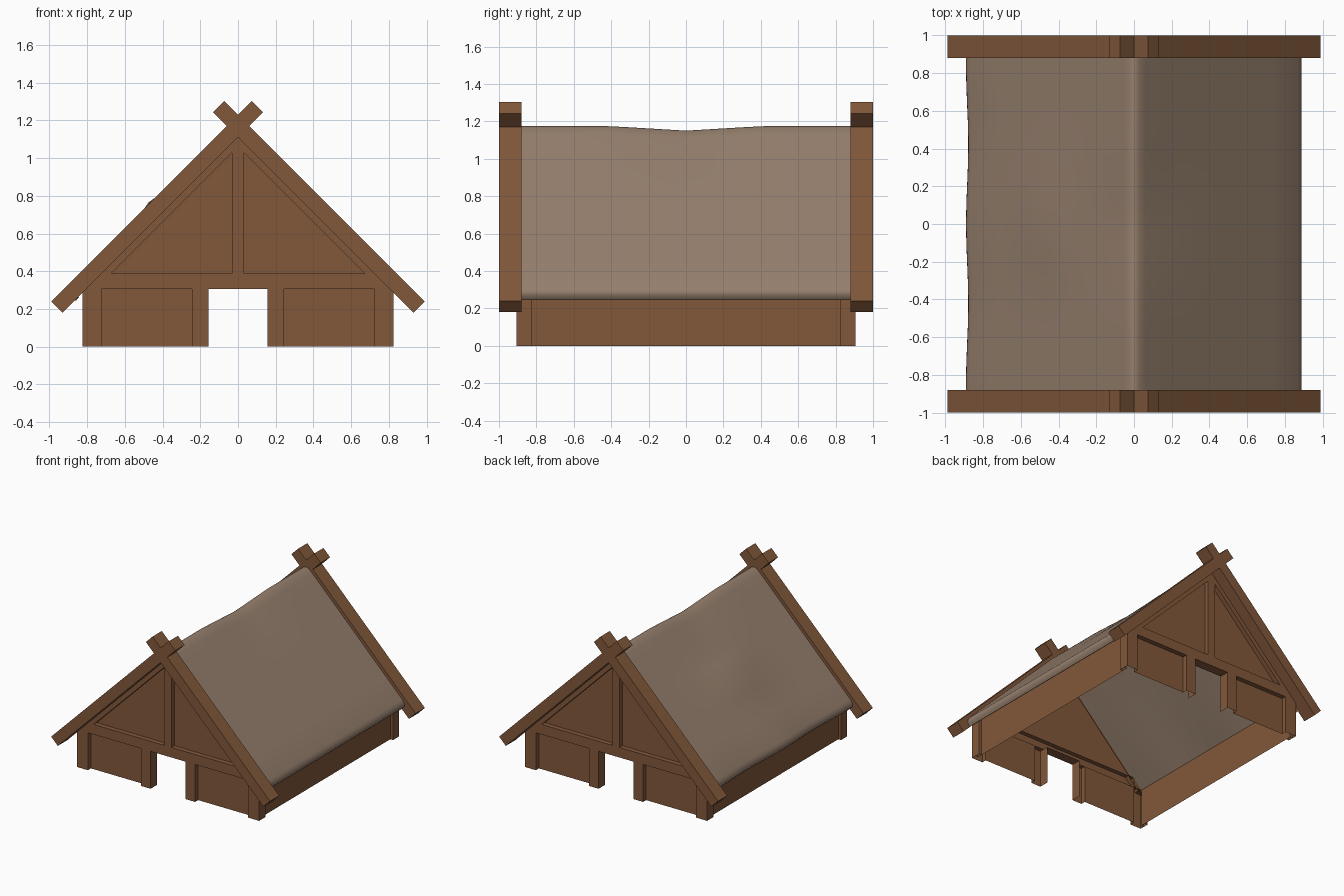
import bpy, bmesh, math
from mathutils import Vector

if "Cube" in bpy.data.objects:
    bpy.data.objects.remove(bpy.data.objects["Cube"])


def material(name, rgb):
    m = bpy.data.materials.new(name)
    m.diffuse_color = (*rgb, 1)
    m.use_nodes = True
    m.node_tree.nodes["Principled BSDF"].inputs["Base Color"].default_value = m.diffuse_color
    return m


WOOD = material("brown wood", (0.223, 0.098, 0.043))
THATCH = material("grey brown thatch", (0.30, 0.212, 0.152))


def finish(bm, name, mat):
    me = bpy.data.meshes.new(name)
    bm.to_mesh(me)
    bm.free()
    ob = bpy.data.objects.new(name, me)
    bpy.context.collection.objects.link(ob)
    me.materials.append(mat)
    return ob


def prism(name, pts, y0, y1, open_back=False):
    """Extrude an x/z outline along y; no underside on the ground, optionally no back."""
    bm = bmesh.new()
    a = [bm.verts.new((x, y0, z)) for x, z in pts]
    b = [bm.verts.new((x, y1, z)) for x, z in pts]
    bm.faces.new(a)
    back = bm.faces.new(b)
    n = len(pts)
    for i in range(n):
        bm.faces.new((a[i], a[(i + 1) % n], b[(i + 1) % n], b[i]))
    bmesh.ops.recalc_face_normals(bm, faces=bm.faces)
    drop = [f for f in bm.faces if all(abs(v.co.z) < 1e-4 for v in f.verts)]
    if open_back:
        drop.append(back)
    bmesh.ops.delete(bm, geom=drop, context='FACES_ONLY')
    return finish(bm, name, WOOD)


def sheet(name, pts, normal):
    """Single flat panel facing the given direction."""
    bm = bmesh.new()
    f = bm.faces.new([bm.verts.new(p) for p in pts])
    f.normal_update()
    if f.normal.dot(Vector(normal)) < 0:
        f.normal_flip()
    return finish(bm, name, WOOD)


def rect(x0, x1, z0, z1):
    return [(x0, z0), (x1, z0), (x1, z1), (x0, z1)]


for end, sy in (("front", -1), ("back", 1)):
    yo, yi = sy * 0.905, sy * 0.825       # timber frame depth
    yp = sy * 0.866                       # recessed panel depth
    out = (0, sy, 0)
    # Middle timbers and door head
    prism(end + "_lintel", [(-0.8, 0.306), (0.8, 0.306), (0.72, 0.388), (-0.72, 0.388)], yo, yp, True)
    prism(end + "_king_post", rect(-0.033, 0.033, 0.385, 1.06), yo, yp, True)
    sheet(end + "_gable_panel", [(-0.68, yp, 0.385), (0.68, yp, 0.385), (0, yp, 1.065)], out)
    sheet(end + "_door_head", [(-0.157, yp, 0.306), (0.157, yp, 0.306),
                               (0.157, yi, 0.306), (-0.157, yi, 0.306)], (0, 0, -1))
    for side, s in (("left", -1), ("right", 1)):
        tag = end + "_" + side

        def m(pts):
            return [(s * x, z) for x, z in pts]
        # Posts, lower panels and inner rafters
        prism(tag + "_corner_post", m([(0.725, 0), (0.825, 0), (0.825, 0.285), (0.725, 0.385)]), yo, yp, True)
        prism(tag + "_corner_return", m([(0.80, 0), (0.825, 0), (0.825, 0.285), (0.80, 0.31)]), yp, yi)
        prism(tag + "_door_post", m(rect(0.157, 0.245, 0, 0.306)), yo, yp, True)
        sheet(tag + "_door_jamb", [(s * 0.157, y, z) for y, z in
                                   ((yp, 0), (yi, 0), (yi, 0.306), (yp, 0.306))], (-s, 0, 0))
        sheet(tag + "_wall_panel", [(x, yp, z) for x, z in m(rect(0.245, 0.725, 0, 0.306))], out)
        prism(tag + "_rafter", m([(0, 1.112), (0.825, 0.287), (0.77, 0.29), (0, 1.06)]), yo, yp, True)
        # Crossed barge boards
        prism(tag + "_barge_board", m([(0.99, 0.24), (0.93, 0.18), (-0.133, 1.243), (-0.073, 1.303)]),
              sy * 1.0, sy * 0.88)

# Long side walls
for side, s in (("left", -1), ("right", 1)):
    x = s * 0.80
    sheet(side + "_side_wall", [(x, -0.866, 0), (x, 0.866, 0), (x, 0.866, 0.31), (x, -0.866, 0.31)], (s, 0, 0))

# Sagging thatch roof: cross-section swept along y
top = [(0.025, 1.166)] + [(x, 1.193 - x) for x in (0.06, 0.15, 0.25, 0.35, 0.45, 0.56, 0.72, 0.87)]
eave = [(0.888, 0.295), (0.889, 0.27), (0.868, 0.246), (0.84, 0.268)]
half = top + eave
outline = [(-x, z) for x, z in reversed(half)] + [(0, 1.175)] + half + [(0, 1.108)]
bm = bmesh.new()
rings = []
STEPS = 16
for k in range(STEPS + 1):
    y = -0.885 + 1.77 * k / STEPS
    ring = []
    for i, (x, z) in enumerate(outline):
        inner = i == len(outline) - 1
        sag = 0 if inner else 0.025 * max(0, 1 - abs(y) / 0.42) * max(0, 1 - abs(x) / 0.3)
        d = 0.0
        if x < -0.05:    # uneven left slope
            d = 0.0235 * math.exp(-((x + 0.45) / 0.09) ** 2 - (y / 0.3) ** 2)
        wave = 0.006 * math.cos(y * 7.5) - 0.004 if x < -0.86 else 0
        ring.append(bm.verts.new((x - d - wave, y, z + d - sag)))
    rings.append(ring)
n = len(outline)
for a, b in zip(rings, rings[1:]):
    for i in range(n):
        bm.faces.new((a[i], a[(i + 1) % n], b[(i + 1) % n], b[i]))
bmesh.ops.recalc_face_normals(bm, faces=bm.faces)
roof = finish(bm, "thatch_roof", THATCH)
bpy.context.view_layer.objects.active = roof
roof.select_set(True)
bpy.ops.object.shade_smooth_by_angle(angle=math.radians(50))
